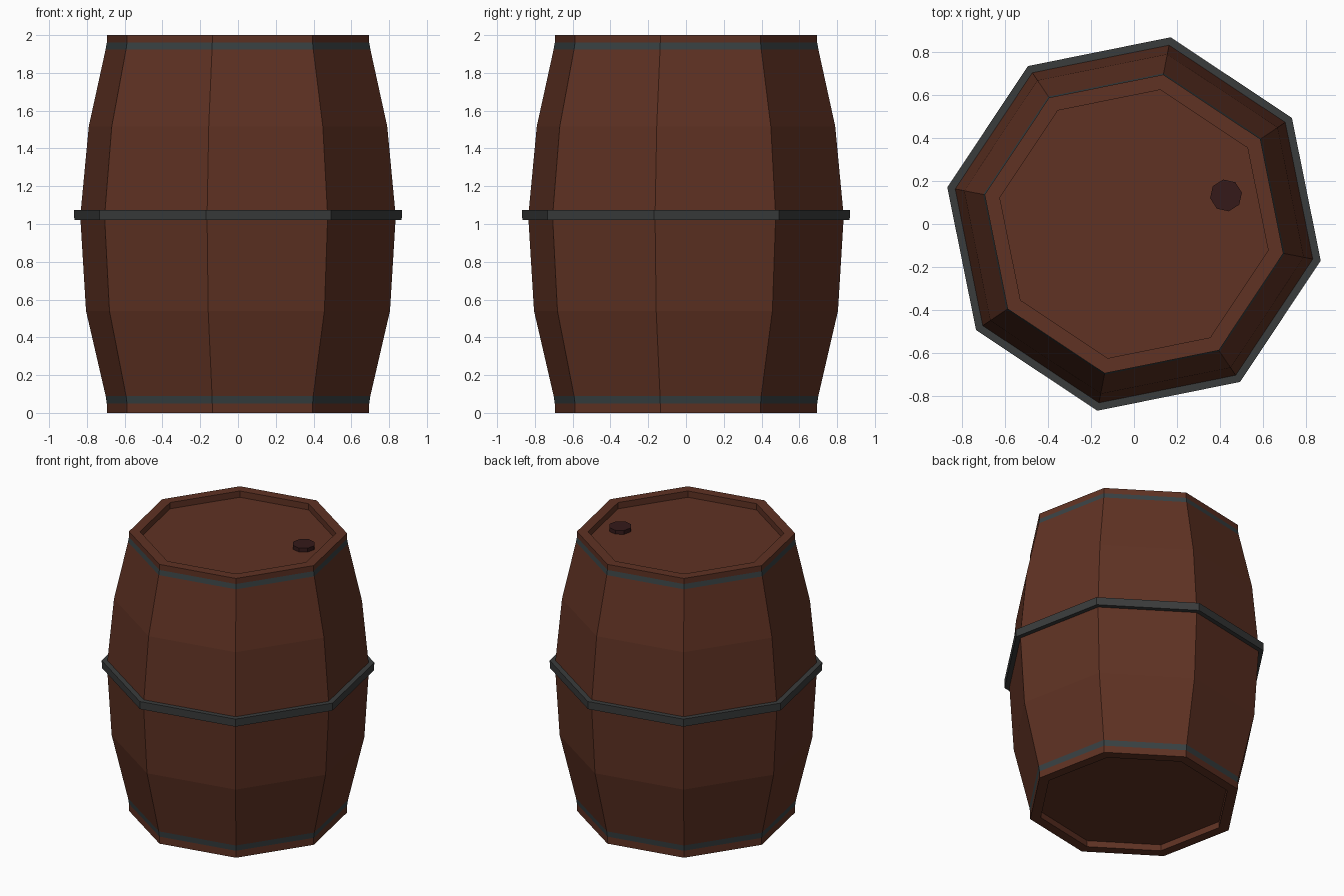
import bpy, bmesh, math

if "Cube" in bpy.data.objects:
    bpy.data.objects.remove(bpy.data.objects["Cube"])

TURN = math.radians(-11.1)


def material(name, rgb):
    m = bpy.data.materials.new(name)
    m.diffuse_color = (*rgb, 1)
    m.use_nodes = True
    m.node_tree.nodes["Principled BSDF"].inputs["Base Color"].default_value = m.diffuse_color
    return m


wood = material("wood", (0.115, 0.032, 0.017))
steel = material("steel", (0.042, 0.045, 0.045))
iron = material("iron", (0.04, 0.053, 0.056))
cork = material("cork", (0.035, 0.01, 0.01))


def lathe(name, profile, mats, closed=False, band_rows=(), centre=(0, 0), turn=TURN, sides=8):
    """Revolve (radius, z) points into a flat-sided solid; open profiles are capped."""
    bm = bmesh.new()
    rings = []
    for r, z in profile:
        rings.append([bm.verts.new((centre[0] + r * math.cos(turn + 2 * math.pi * k / sides),
                                    centre[1] + r * math.sin(turn + 2 * math.pi * k / sides), z))
                      for k in range(sides)])
    for i in range(len(rings) if closed else len(rings) - 1):
        a, b = rings[i], rings[(i + 1) % len(rings)]
        for k in range(sides):
            n = (k + 1) % sides
            f = bm.faces.new((a[k], a[n], b[n], b[k]))
            f.material_index = 1 if i in band_rows else 0
    if not closed:
        bm.faces.new(rings[0])
        bm.faces.new(rings[-1])
    bmesh.ops.recalc_face_normals(bm, faces=bm.faces)
    me = bpy.data.meshes.new(name)
    bm.to_mesh(me)
    bm.free()
    for m in mats:
        me.materials.append(m)
    ob = bpy.data.objects.new(name, me)
    bpy.context.collection.objects.link(ob)
    return ob


# Barrel body: recessed ends, bulging staves, flush iron end hoops
lathe("barrel_body",
      [(0.636, 0.045), (0.636, 0), (0.708, 0), (0.708, 0.05), (0.714, 0.09),
       (0.82, 0.54), (0.851, 1.04), (0.805, 1.517), (0.714, 1.925), (0.708, 1.96),
       (0.708, 2), (0.636, 2), (0.636, 1.955)],
      [wood, iron], band_rows=(3, 8))

# Raised middle hoop
lathe("middle_hoop", [(0.845, 1.02), (0.883, 1.02), (0.885, 1.075), (0.845, 1.075)],
      [steel], closed=True)

# Cork on the lid
lathe("cork", [(0.075, 1.94), (0.075, 1.983)], [cork],
      centre=(0.428, 0.133), turn=math.radians(10))
